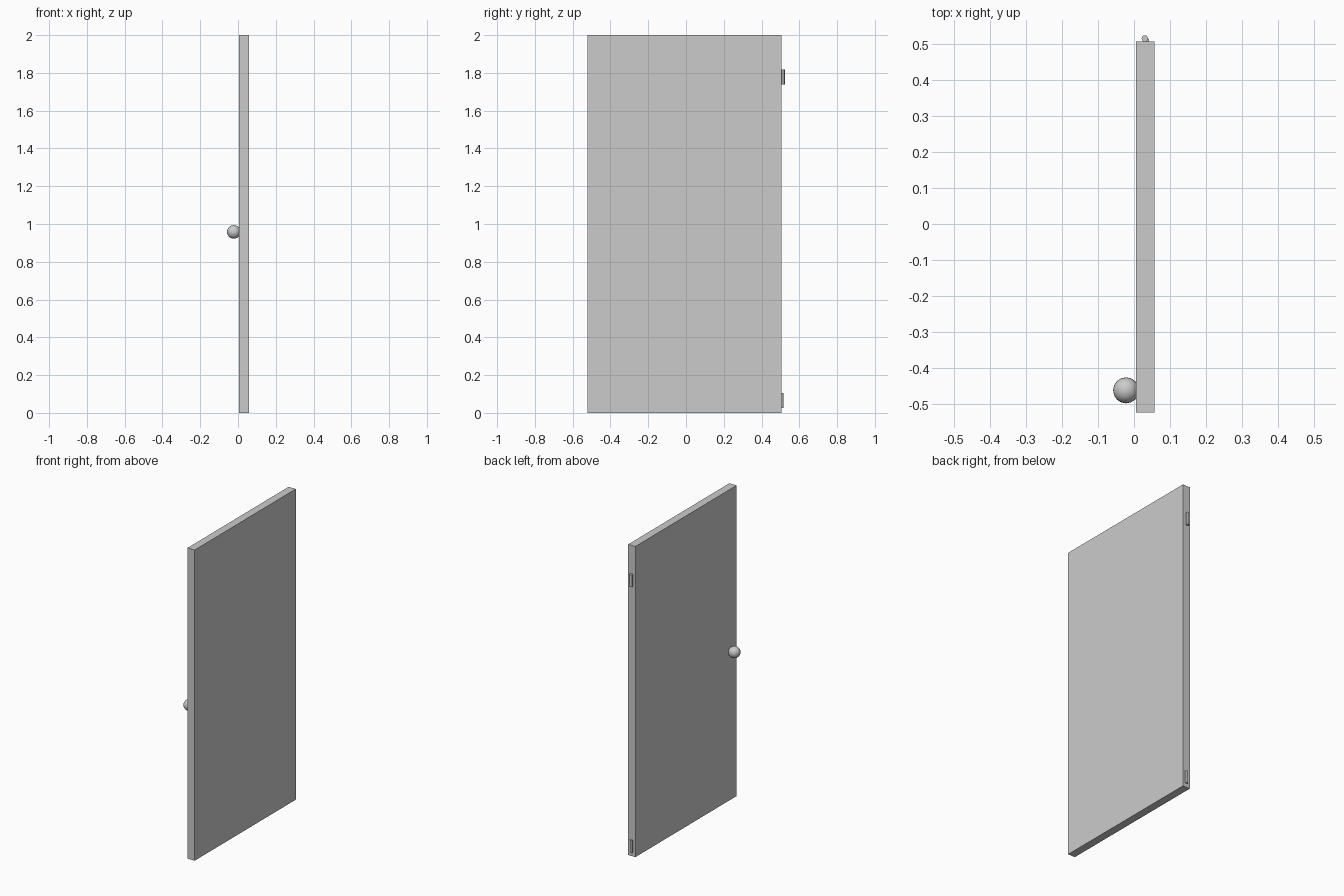
import bpy

if "Cube" in bpy.data.objects:
    bpy.data.objects.remove(bpy.data.objects["Cube"])


def box(name, lo, hi):
    bpy.ops.mesh.primitive_cube_add(size=1, location=[(a + b) / 2 for a, b in zip(lo, hi)])
    ob = bpy.context.object
    ob.name = name
    ob.scale = [b - a for a, b in zip(lo, hi)]
    bpy.ops.object.transform_apply(location=False, rotation=False, scale=True)
    return ob


def hinge(name, x, y, z0, z1, r=0.009):
    bpy.ops.mesh.primitive_cylinder_add(vertices=12, radius=r, depth=z1 - z0,
                                        location=(x, y, (z0 + z1) / 2))
    bpy.context.object.name = name
    bpy.ops.object.shade_smooth_by_angle()


# door slab
box("door_panel", (0.006, -0.522, 0), (0.057, 0.506, 2))

# hinge barrels on the +y edge
hinge("upper_hinge", 0.030, 0.514, 1.738, 1.818)
hinge("lower_hinge", 0.033, 0.508, 0.025, 0.105)

# round knob near the free edge
bpy.ops.mesh.primitive_uv_sphere_add(segments=16, ring_count=12, radius=0.036,
                                     location=(-0.022, -0.461, 0.958))
bpy.context.object.name = "knob"
bpy.ops.object.shade_smooth_by_angle(angle=0.8)
